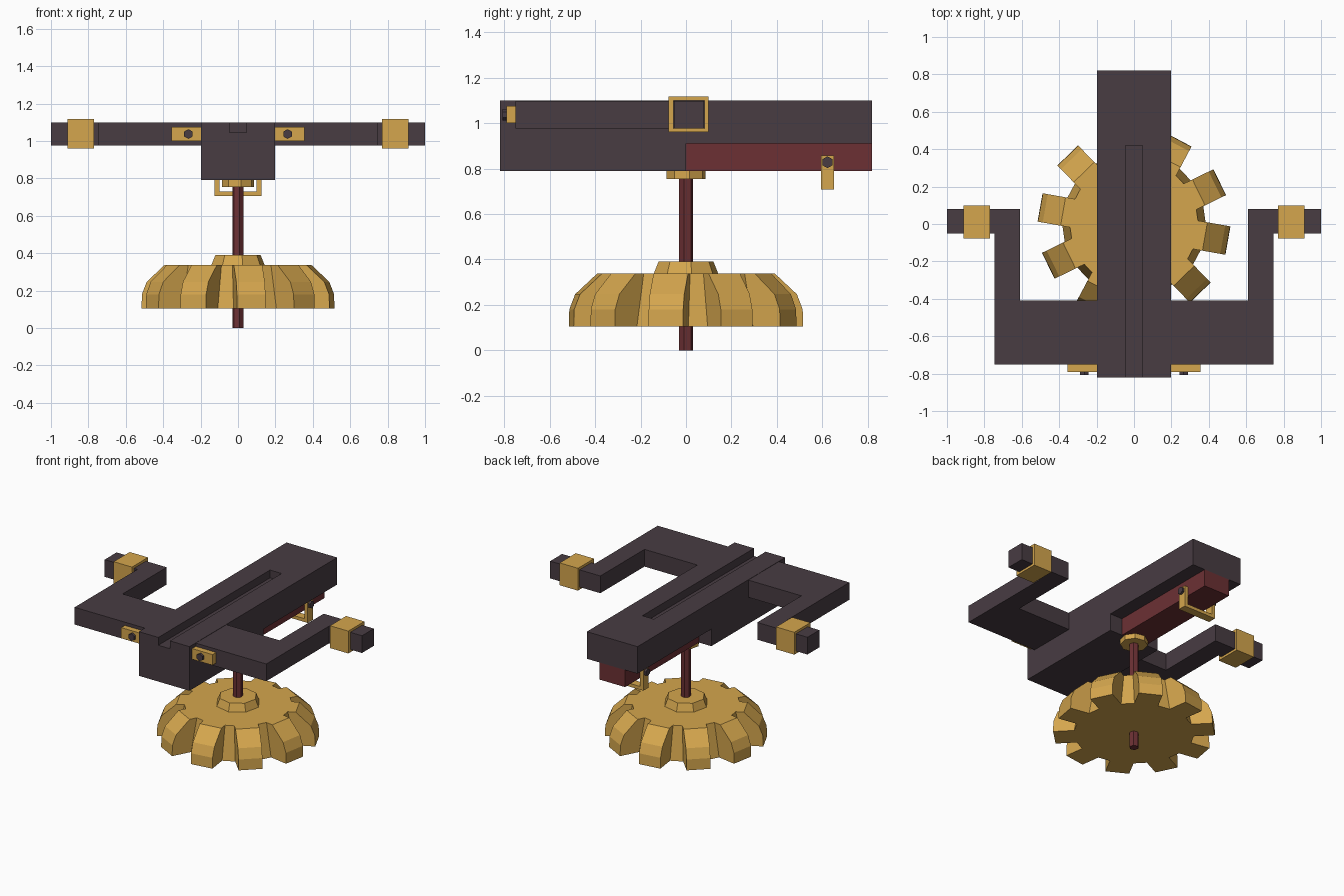
import bpy, bmesh
from math import cos, sin, pi, radians
from mathutils import Matrix, Vector

if "Cube" in bpy.data.objects:
    bpy.data.objects.remove(bpy.data.objects["Cube"])


def material(name, rgb):
    m = bpy.data.materials.new(name)
    m.diffuse_color = (*rgb, 1)
    m.use_nodes = True
    m.node_tree.nodes["Principled BSDF"].inputs["Base Color"].default_value = m.diffuse_color
    return m


DARK = material("dark_wood", (0.065, 0.045, 0.055))
RED = material("red_wood", (0.15, 0.03, 0.034))
GOLD = material("gold_metal", (0.66, 0.38, 0.075))


def place(u, v, axis, d):
    return {'x': (d, u, v), 'y': (u, d, v), 'z': (u, v, d)}[axis]


def finish(name, bm, mat, mirror=False):
    bmesh.ops.recalc_face_normals(bm, faces=bm.faces[:])
    me = bpy.data.meshes.new(name)
    bm.to_mesh(me)
    bm.free()
    me.materials.append(mat)
    ob = bpy.data.objects.new(name, me)
    bpy.context.collection.objects.link(ob)
    if mirror:
        ob.modifiers.new("mirror", 'MIRROR').use_mirror_merge = False
    return ob


def add_prism(bm, start, end, axis, a, b, matrix=Matrix()):
    """Loft between two matching outlines along an axis."""
    lo = [bm.verts.new(matrix @ Vector(place(u, v, axis, a))) for u, v in start]
    hi = [bm.verts.new(matrix @ Vector(place(u, v, axis, b))) for u, v in end]
    n = len(lo)
    for i in range(n):
        j = (i + 1) % n
        bm.faces.new((lo[i], lo[j], hi[j], hi[i]))
    bm.faces.new(lo)
    bm.faces.new(hi)


def prism(name, pts, axis, a, b, mat, mirror=False, end=None):
    bm = bmesh.new()
    add_prism(bm, pts, end or pts, axis, a, b)
    return finish(name, bm, mat, mirror)


def rect(u0, u1, v0, v1):
    return [(u0, v0), (u1, v0), (u1, v1), (u0, v1)]


def ngon(n, r, turn=0.0, u=0.0, v=0.0):
    return [(u + r * cos(turn + 2 * pi * i / n), v + r * sin(turn + 2 * pi * i / n))
            for i in range(n)]


# main beam: deep front half, thinner rear half, bolt groove on top
beam = prism("beam", [(-0.82, 0.79), (0, 0.79), (0, 0.91), (0.82, 0.91), (0.82, 1.1), (-0.82, 1.1)],
             'x', -0.197, 0.197, DARK)
cutter = prism("groove_cutter", rect(-0.9, 0.42, 1.045, 1.2), 'x', -0.045, 0.045, DARK)
cutter.hide_render = True
cut = beam.modifiers.new("groove", 'BOOLEAN')
cut.operation = 'DIFFERENCE'
cut.solver = 'EXACT'
cut.object = cutter
bpy.context.view_layer.objects.active = beam
bpy.ops.object.modifier_apply(modifier="groove")
bpy.data.objects.remove(cutter)

# red rail under the rear half
prism("rear_rail", rect(-0.1, 0.1, 0.79, 0.91), 'y', 0, 0.82, RED)

# cranked side arms
prism("side_arms", [(0.197, -0.75), (0.745, -0.75), (0.745, -0.052), (1, -0.052), (1, 0.08),
                    (0.61, 0.08), (0.61, -0.41), (0.197, -0.41)], 'z', 0.977, 1.098, DARK, True)

# square bands around the arm tips
bm = bmesh.new()
loops = []
for x, pts in ((0.77, rect(-0.078, 0.1, 0.96, 1.117)), (0.912, rect(-0.078, 0.1, 0.96, 1.117)),
               (0.912, rect(-0.054, 0.082, 0.976, 1.1)), (0.77, rect(-0.054, 0.082, 0.976, 1.1))):
    loops.append([bm.verts.new(place(u, v, 'x', x)) for u, v in pts])
for k in range(4):
    p, q = loops[k], loops[(k + 1) % 4]
    for i in range(4):
        j = (i + 1) % 4
        bm.faces.new((p[i], p[j], q[j], q[i]))
finish("arm_bands", bm, GOLD, True)

# front plates with hex bolts
prism("front_plates", rect(0.197, 0.355, 1.0, 1.075), 'y', -0.79, -0.75, GOLD, True)
prism("front_bolts", ngon(6, 0.026, pi / 6, 0.265, 1.037), 'y', -0.807, -0.785, DARK, True)

# U-shaped guard with bolts on the rear rail
prism("guard", [(-0.125, 0.857), (-0.125, 0.707), (0.125, 0.707), (0.125, 0.857), (0.1, 0.857),
                (0.1, 0.73), (-0.1, 0.73), (-0.1, 0.857)], 'y', 0.595, 0.652, GOLD)
prism("guard_bolts", ngon(6, 0.026, pi / 6, 0.623, 0.828), 'x', 0.12, 0.14, DARK, True)

# shaft and its collar
prism("shaft", ngon(6, 0.031, pi / 4), 'z', 0, 0.8, RED)
prism("collar", ngon(8, 0.088, radians(10)), 'z', 0.755, 0.792, GOLD)

# gear: disc, hub and ten curved teeth
prism("gear_disc", ngon(20, 0.385, radians(-1)), 'z', 0.105, 0.337, GOLD,
      end=ngon(20, 0.345, radians(-1)))
prism("gear_hub", ngon(8, 0.147, radians(10)), 'z', 0.33, 0.39, GOLD,
      end=ngon(8, 0.123, radians(10)))
bm = bmesh.new()
tooth = [(0.31, 0.105), (0.51, 0.105), (0.508, 0.18), (0.482, 0.247), (0.385, 0.337), (0.31, 0.337)]
for i in range(10):
    add_prism(bm, tooth, tooth, 'y', -0.077, 0.077, Matrix.Rotation(radians(-10 + 36 * i), 4, 'Z'))
finish("gear_teeth", bm, GOLD)
